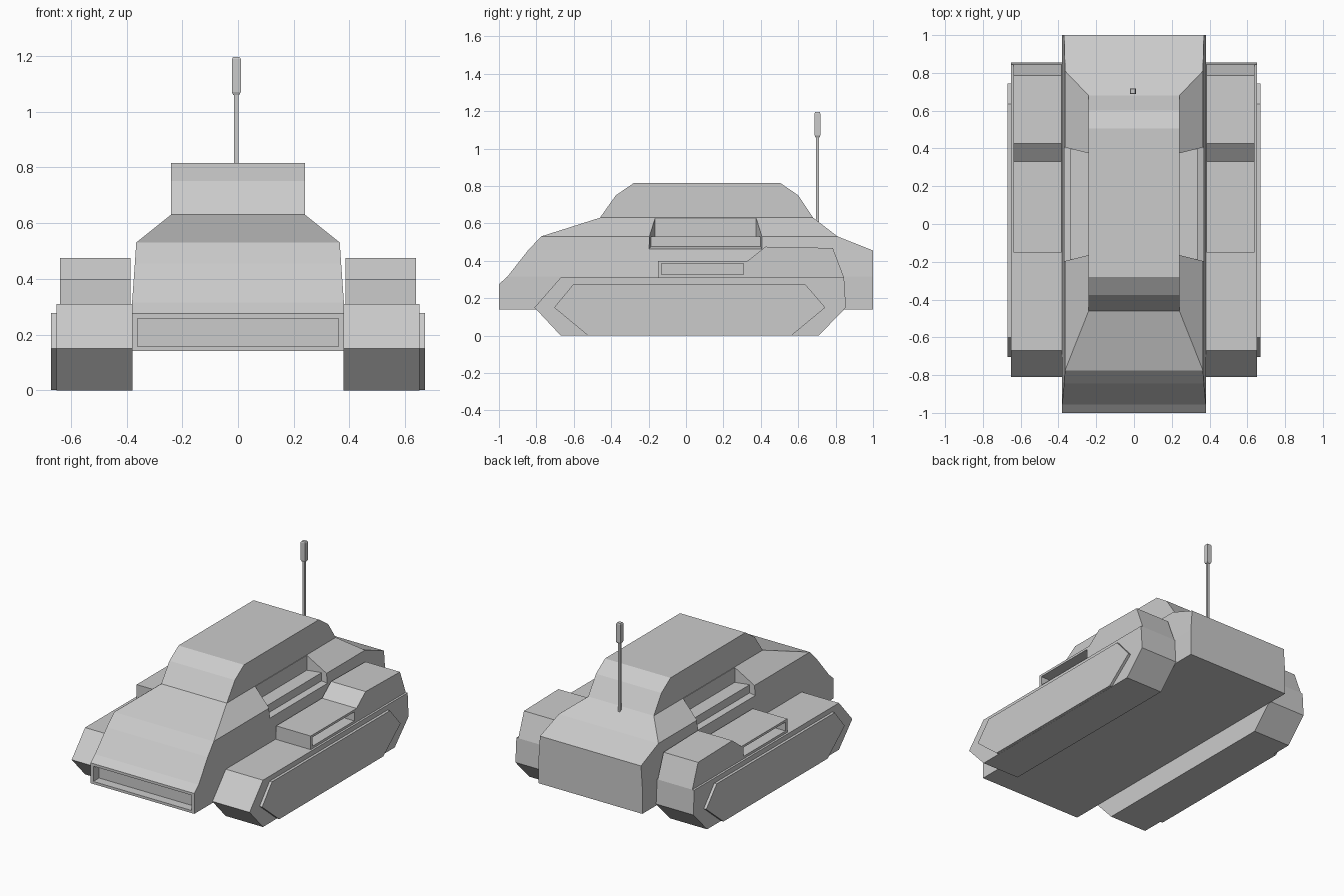
import bpy, bmesh

if "Cube" in bpy.data.objects:
    bpy.data.objects.remove(bpy.data.objects["Cube"])


def finish(bm, name):
    bmesh.ops.recalc_face_normals(bm, faces=bm.faces)
    me = bpy.data.meshes.new(name)
    bm.to_mesh(me)
    bm.free()
    ob = bpy.data.objects.new(name, me)
    bpy.context.collection.objects.link(ob)
    return ob


def loft(name, rings):
    """Closed solid through rings of equal point count."""
    bm = bmesh.new()
    vs = [[bm.verts.new(p) for p in r] for r in rings]
    n = len(rings[0])
    for a, b in zip(vs, vs[1:]):
        for i in range(n):
            bm.faces.new((a[i], a[(i + 1) % n], b[(i + 1) % n], b[i]))
    bm.faces.new(vs[0])
    bm.faces.new(vs[-1])
    return finish(bm, name)


def slab(name, profile, x0, x1):
    """Side profile (y, z) extruded from x0 to x1."""
    return loft(name, [[(x, y, z) for y, z in profile] for x in (x0, x1)])


def layers(name, rows, cx=0):
    """Stack of rectangles: (z, half width, y front, y back)."""
    return loft(name, [[(cx - w, a, z), (cx + w, a, z), (cx + w, b, z), (cx - w, b, z)]
                       for z, w, a, b in rows])


def apply(ob, mod):
    bpy.context.view_layer.objects.active = ob
    bpy.ops.object.modifier_apply(modifier=mod.name)


def cut(ob, cutter):
    cutter.hide_render = True
    m = ob.modifiers.new("cut", 'BOOLEAN')
    m.operation, m.solver, m.object = 'DIFFERENCE', 'EXACT', cutter
    apply(ob, m)
    bpy.data.objects.remove(cutter)


def mirror(ob):
    ob.modifiers.new("mirror", 'MIRROR').use_mirror_merge = False


# Hull and cabin
hull = layers("hull", [
    (0.14, 0.38, -1.0, 1.0), (0.275, 0.38, -1.0, 1.0), (0.315, 0.38, -0.955, 1.0),
    (0.455, 0.37, -0.845, 1.0), (0.53, 0.365, -0.775, 0.81), (0.63, 0.24, -0.46, 0.68),
    (0.75, 0.24, -0.375, 0.60), (0.815, 0.24, -0.28, 0.505)])

# Front intake recess
cut(hull, layers("intake_cutter", [(0.157, 0.36, -1.1, -0.94), (0.258, 0.36, -1.1, -0.94)]))

# Side window recesses with flared ends
recess = [(0.242, 0.66), (0.242, 0.53), (0.335, 0.53), (0.335, 0.476), (0.42, 0.446), (0.42, 0.66)]
for s in (-1, 1):
    ends = []
    for y, d in ((-0.165, -1), (0.375, 1)):
        ends.append([(s * x, y + d * 0.03 * (x - 0.242) / 0.12, z) for x, z in recess])
    cut(hull, loft("window_cutter", ends))

# Track housings
track = slab("track_housing", [(-0.67, 0), (0.71, 0), (0.855, 0.15), (0.845, 0.31),
                               (-0.67, 0.31), (-0.81, 0.15)], 0.378, 0.652)
mirror(track)

# Raised outer track panels
panel = slab("track_panel", [(-0.525, 0.001), (0.565, 0.001), (0.745, 0.15), (0.635, 0.277),
                             (-0.6, 0.277), (-0.705, 0.15)], 0.64, 0.67)
mirror(panel)

# Stepped pods above the tracks, with a slot in the outer side
pod = slab("track_pod", [(-0.15, 0.29), (-0.15, 0.4), (0.33, 0.4), (0.425, 0.475),
                         (0.785, 0.468), (0.845, 0.31), (0.84, 0.29)], 0.385, 0.638)
cut(pod, slab("slot_cutter", [(-0.132, 0.326), (0.307, 0.326), (0.307, 0.385), (-0.132, 0.385)],
              0.56, 0.7))
mirror(pod)

# Antenna mast and tip
layers("antenna_mast", [(0.58, 0.008, 0.695, 0.711), (1.08, 0.008, 0.695, 0.711)], -0.006)
layers("antenna_tip", [(1.06, 0.011, 0.692, 0.714), (1.07, 0.016, 0.688, 0.718),
                       (1.188, 0.016, 0.688, 0.718), (1.195, 0.012, 0.691, 0.715)], -0.006)
